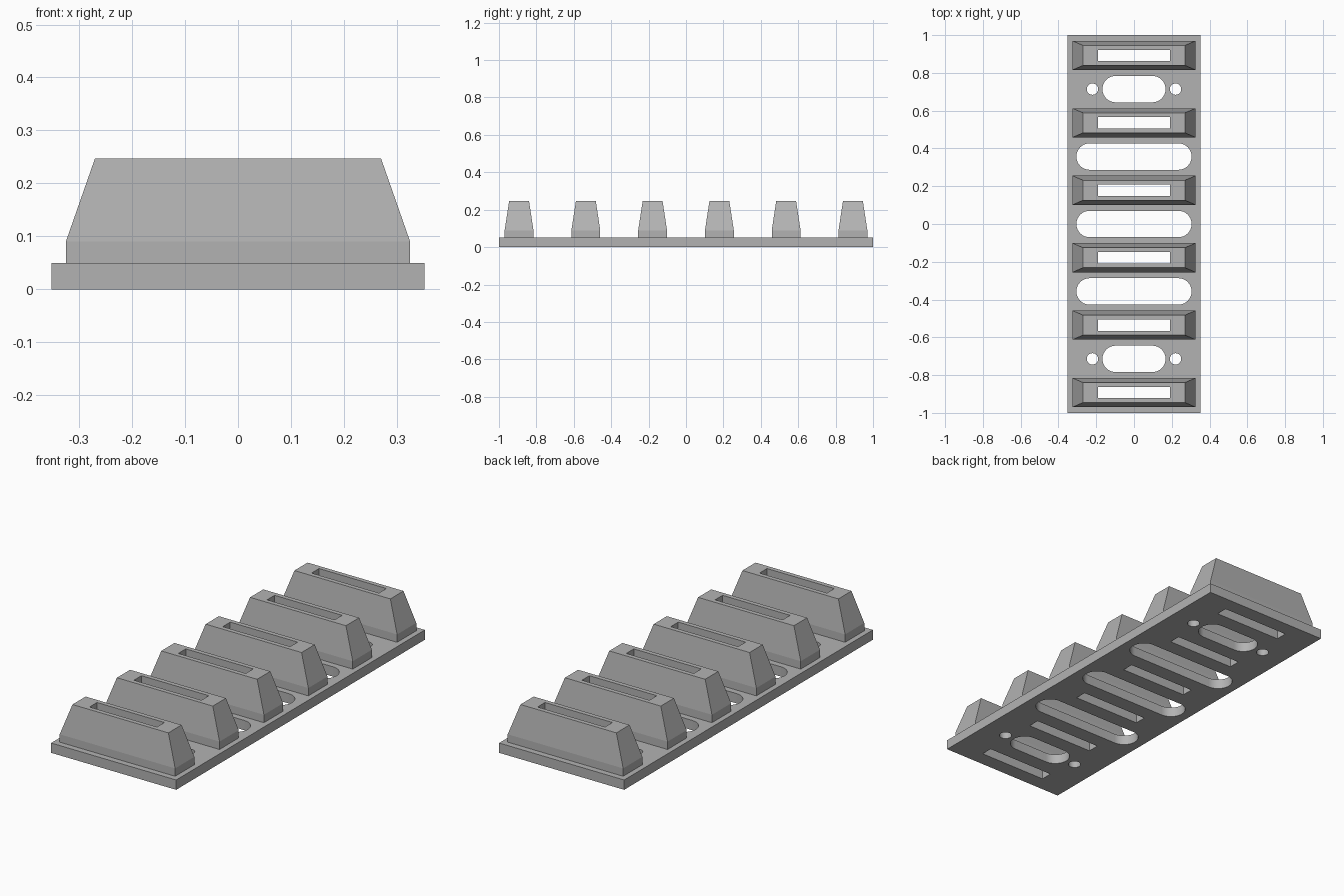
import bpy, bmesh, math

cube = bpy.data.objects.get("Cube")
if cube:
    bpy.data.objects.remove(cube, do_unlink=True)

# Single plain grey
grey = bpy.data.materials.new("plain grey")
grey.use_nodes = True
colour = (0.45, 0.45, 0.45, 1)
grey.diffuse_color = colour
grey.node_tree.nodes["Principled BSDF"].inputs["Base Color"].default_value = colour

BASE_TOP = 0.05
PITCH = 0.357
SLOT = (0.19, 0.03)


def make_object(name, bm):
    bmesh.ops.recalc_face_normals(bm, faces=bm.faces)
    mesh = bpy.data.meshes.new(name)
    bm.to_mesh(mesh)
    bm.free()
    mesh.materials.append(grey)
    obj = bpy.data.objects.new(name, mesh)
    bpy.context.collection.objects.link(obj)
    return obj


def rectangle(hx, hy, cy=0):
    return [(-hx, cy - hy), (hx, cy - hy), (hx, cy + hy), (-hx, cy + hy)]


def stadium(hx, r, cx=0, cy=0, steps=20):
    points = []
    for side, start in ((1, -math.pi / 2), (-1, math.pi / 2)):
        for i in range(steps + 1):
            a = start + math.pi * i / steps
            points.append((cx + side * (hx - r) + r * math.cos(a), cy + r * math.sin(a)))
    return points


def prism(bm, outline, z0, z1):
    face = bm.faces.new([bm.verts.new((x, y, z0)) for x, y in outline])
    new = bmesh.ops.extrude_face_region(bm, geom=[face])["geom"]
    bmesh.ops.translate(bm, vec=(0, 0, z1 - z0),
                        verts=[v for v in new if isinstance(v, bmesh.types.BMVert)])


# Base plate
bm = bmesh.new()
prism(bm, rectangle(0.352, 1.0), 0, BASE_TOP)
base = make_object("base_plate", bm)

# Openings: slots below the blocks, rounded windows between them, screw holes
bm = bmesh.new()
block_rows = [(i - 2.5) * PITCH for i in range(6)]
outlines = [rectangle(*SLOT, y) for y in block_rows]
for i in range(-2, 3):
    y = i * PITCH
    outlines.append(stadium(0.167 if abs(i) == 2 else 0.305, 0.07, 0, y))
    if abs(i) == 2:
        for x in (-0.22, 0.22):
            outlines.append(stadium(0.0301, 0.03, x, y, 16))
for outline in outlines:
    prism(bm, outline, -0.1, 0.15)
bmesh.ops.remove_doubles(bm, verts=bm.verts, dist=0.0005)
cutter = make_object("opening_cutter", bm)
cutter.hide_render = True

cut = base.modifiers.new("openings", "BOOLEAN")
cut.operation = "DIFFERENCE"
cut.solver = "EXACT"
cut.object = cutter
bpy.ops.object.select_all(action="DESELECT")
base.select_set(True)
bpy.context.view_layer.objects.active = base
bpy.ops.object.modifier_apply(modifier=cut.name)
bpy.data.objects.remove(cutter, do_unlink=True)
bpy.ops.object.shade_smooth_by_angle(angle=math.radians(30))

# Tapered blocks: outer wall, top rim, then the slot wall going down
levels = [(0.325, 0.077, BASE_TOP), (0.325, 0.077, 0.09), (0.27, 0.053, 0.247),
          (*SLOT, 0.247), (*SLOT, BASE_TOP)]
for number, row in enumerate(block_rows, 1):
    bm = bmesh.new()
    rings = [[bm.verts.new((x, y, z)) for x, y in rectangle(hx, hy)]
             for hx, hy, z in levels]
    for low, high in zip(rings, rings[1:] + rings[:1]):
        for k in range(4):
            n = (k + 1) % 4
            bm.faces.new((low[k], low[n], high[n], high[k]))
    block = make_object(f"slotted_block_{number}", bm)
    block.location.y = row
